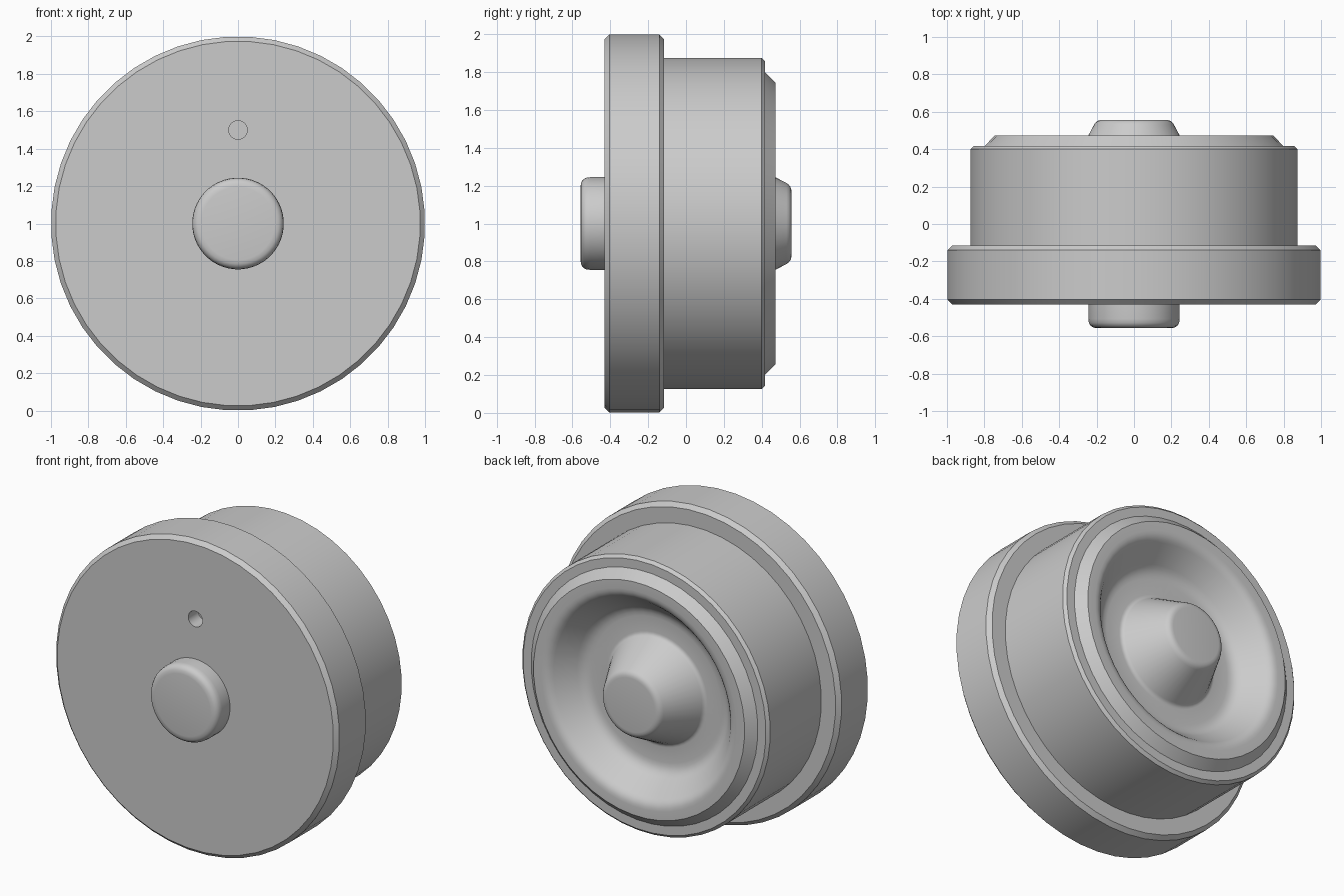
import bpy, bmesh, math
from mathutils import Vector, Matrix

old = bpy.data.objects.get("Cube")
if old:
    bpy.data.objects.remove(old, do_unlink=True)

SIDES = 48

grey = bpy.data.materials.new("plain grey")
grey.use_nodes = True
colour = (0.6, 0.6, 0.6, 1)
grey.diffuse_color = colour
grey.node_tree.nodes["Principled BSDF"].inputs["Base Color"].default_value = colour


def rounded(points, steps=4):
    """Profile of (radius, y, fillet length); fillets become small arcs."""
    out = []
    for i, (r, y, f) in enumerate(points):
        p = Vector((r, y))
        if not f:
            out.append(p)
            continue
        a = p + (Vector(points[i - 1][:2]) - p).normalized() * f
        b = p + (Vector(points[i + 1][:2]) - p).normalized() * f
        for k in range(steps + 1):
            t = k / steps
            out.append(a * (1 - t) ** 2 + p * 2 * t * (1 - t) + b * t * t)
    return out


def lathe(name, points):
    """Turn a profile around the y axis at height 1."""
    bm = bmesh.new()
    rings = []
    for r, y in rounded(points):
        if r < 1e-5:
            rings.append([bm.verts.new((0, y, 1))] * SIDES)
        else:
            angles = [math.tau * (k + 0.5) / SIDES for k in range(SIDES)]
            rings.append([bm.verts.new((r * math.sin(a), y, 1 + r * math.cos(a))) for a in angles])
    for low, high in zip(rings, rings[1:]):
        for k in range(SIDES):
            n = (k + 1) % SIDES
            bm.faces.new(dict.fromkeys((low[k], low[n], high[n], high[k])))
    bmesh.ops.recalc_face_normals(bm, faces=bm.faces)
    mesh = bpy.data.meshes.new(name)
    bm.to_mesh(mesh)
    bm.free()
    mesh.materials.append(grey)
    obj = bpy.data.objects.new(name, mesh)
    bpy.context.collection.objects.link(obj)
    return obj


def smooth(obj):
    bpy.ops.object.select_all(action='DESELECT')
    obj.select_set(True)
    bpy.context.view_layer.objects.active = obj
    bpy.ops.object.shade_smooth_by_angle(angle=math.radians(30))


# Wide front flange with chamfered rims
flange = lathe("front_flange", [
    (0, -0.43, 0), (0.975, -0.43, 0), (1, -0.405, 0),
    (1, -0.14, 0), (0.975, -0.115, 0), (0, -0.115, 0)])

# Drum with stepped rear rim, dished recess and central cone
drum = lathe("rear_drum", [
    (0, -0.15, 0), (0.875, -0.15, 0), (0.875, 0.4, 0), (0.857, 0.418, 0),
    (0.8, 0.418, 0), (0.745, 0.473, 0), (0.65, 0.473, 0.04),
    (0.505, 0.295, 0.05), (0.34, 0.295, 0.02),
    (0.2, 0.557, 0.03), (0, 0.557, 0)])

# Round front button
button = lathe("front_button", [
    (0, -0.4, 0), (0.245, -0.4, 0), (0.245, -0.557, 0.05), (0, -0.557, 0)])

# Small blind hole above the button
bm = bmesh.new()
bmesh.ops.create_cone(bm, cap_ends=True, segments=24, radius1=0.05, radius2=0.05, depth=0.2,
                      matrix=Matrix.Translation((0, -0.43, 1.5)) @ Matrix.Rotation(math.pi / 2, 4, 'X'))
mesh = bpy.data.meshes.new("hole_cutter")
bm.to_mesh(mesh)
bm.free()
mesh.materials.append(grey)
cutter = bpy.data.objects.new("hole_cutter", mesh)
bpy.context.collection.objects.link(cutter)
cut = flange.modifiers.new("pin_hole", 'BOOLEAN')
cut.operation = 'DIFFERENCE'
cut.solver = 'EXACT'
cut.object = cutter
bpy.context.view_layer.objects.active = flange
flange.select_set(True)
bpy.ops.object.modifier_apply(modifier=cut.name)
bpy.data.objects.remove(cutter, do_unlink=True)

for part in (flange, drum, button):
    smooth(part)
